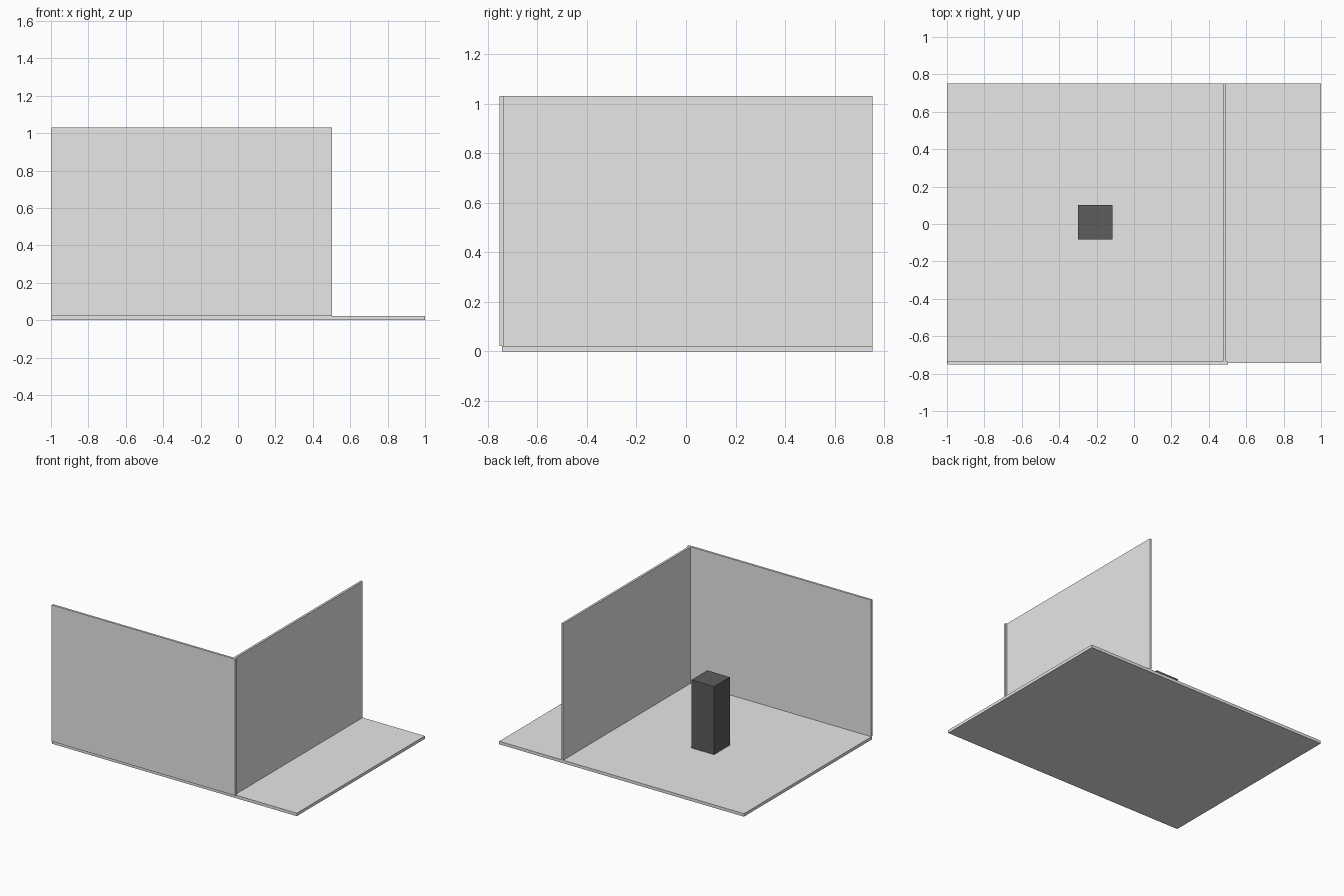
import bpy
from mathutils import Matrix, Vector
import bmesh

default_cube = bpy.data.objects.get("Cube")
if default_cube:
    bpy.data.objects.remove(default_cube, do_unlink=True)


def make_material(name, value):
    colour = (value, value, value, 1.0)
    mat = bpy.data.materials.new(name)
    mat.use_nodes = True
    mat.diffuse_color = colour
    mat.node_tree.nodes["Principled BSDF"].inputs["Base Color"].default_value = colour
    return mat


def make_box(name, low, high, mat):
    """Box spanning two opposite corners."""
    low, high = Vector(low), Vector(high)
    bm = bmesh.new()
    bmesh.ops.create_cube(bm, size=1.0, matrix=Matrix.Diagonal((*(high - low), 1.0)))
    mesh = bpy.data.meshes.new(name)
    bm.to_mesh(mesh)
    bm.free()
    mesh.materials.append(mat)
    obj = bpy.data.objects.new(name, mesh)
    obj.location = (low + high) / 2
    bpy.context.collection.objects.link(obj)
    return obj


light_grey = make_material("light grey", 0.8)
dark_grey = make_material("dark grey", 0.11)

FLOOR_TOP = 0.022
WALL_TOP = 1.03
BACK = 0.752
WALL_INNER = -0.736

# Floor slab
make_box("floor", (-1, -0.742, 0), (1, BACK, FLOOR_TOP), light_grey)

# Two walls meeting in a corner
make_box("front_wall", (-0.996, -BACK, FLOOR_TOP), (0.503, WALL_INNER, WALL_TOP), light_grey)
make_box("side_wall", (0.477, WALL_INNER, FLOOR_TOP), (0.493, BACK, WALL_TOP), light_grey)

# Free-standing square pillar
make_box("pillar", (-0.3, -0.083, FLOOR_TOP), (-0.115, 0.101, 0.525), dark_grey)
